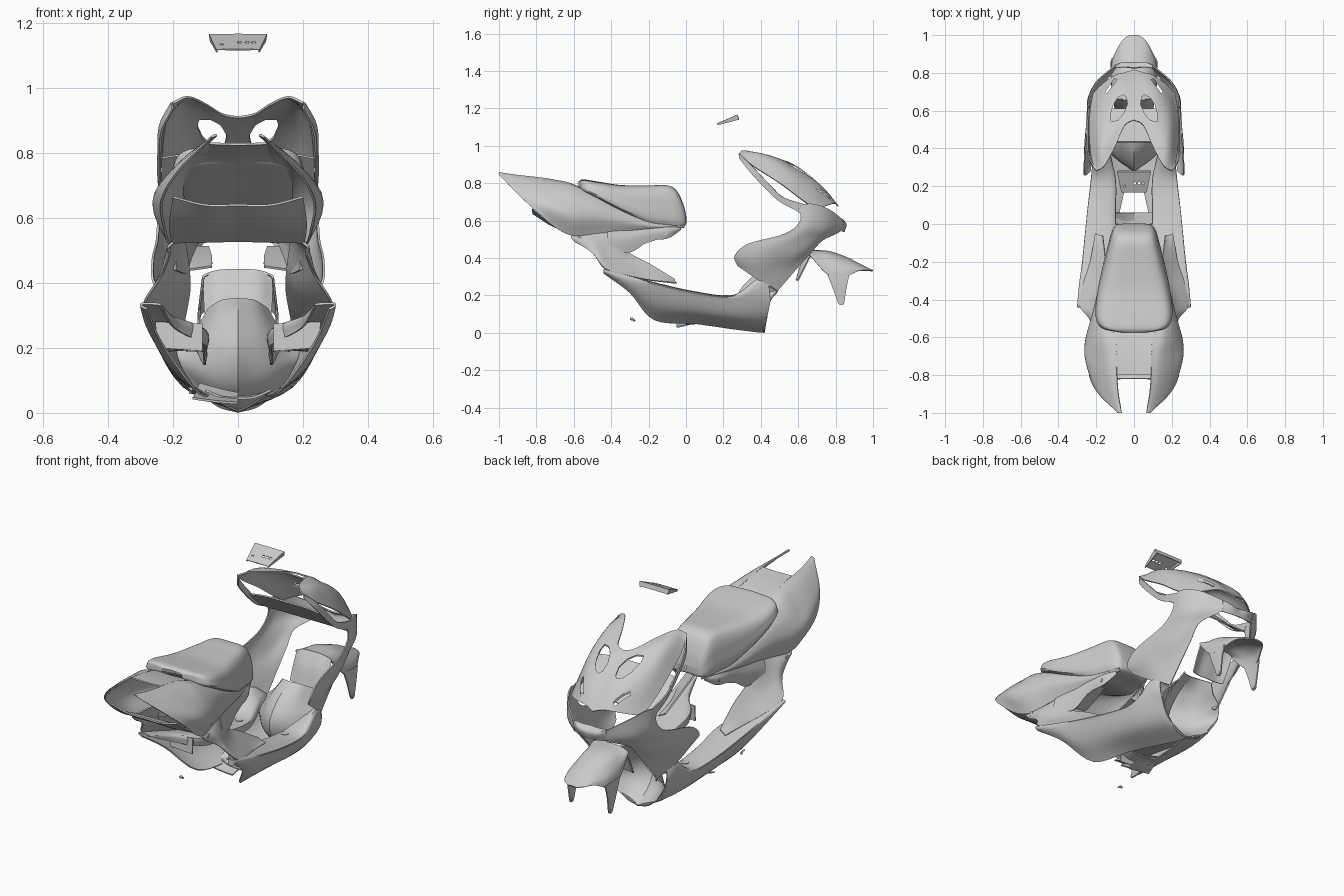
import bpy, bmesh, math
from mathutils import Vector

parts = []

def spline(p, n):
    # smooth curve through the given points, n steps per span
    p = [Vector(q) for q in p]
    if n == 1:
        return p
    e = [2 * p[0] - p[1]] + p + [2 * p[-1] - p[-2]]
    out = []
    for i in range(1, len(e) - 2):
        a, b, c, d = e[i - 1:i + 3]
        for k in range(n):
            t = k / n
            out.append(0.5 * (2 * b + (c - a) * t + (2 * a - 5 * b + 4 * c - d) * t * t
                              + (3 * b - a - 3 * c + d) * t ** 3))
    return out + [p[-1]]

def new_object(name, bm):
    bmesh.ops.recalc_face_normals(bm, faces=bm.faces)
    me = bpy.data.meshes.new(name)
    bm.to_mesh(me)
    bm.free()
    ob = bpy.data.objects.new(name, me)
    bpy.context.collection.objects.link(ob)
    return ob

def loft(name, rows, n=5, mirror=True, thick=0.007):
    # skin a half shell through rows of points, mirror it and give it thickness
    grid = [spline(r, n) for r in rows]
    grid = list(zip(*[spline(c, n) for c in zip(*grid)]))
    bm = bmesh.new()
    v = [[bm.verts.new((0 if abs(p.x) < 1e-4 else p.x, p.y, p.z)) for p in r] for r in grid]
    for a, b in zip(v, v[1:]):
        for i in range(len(a) - 1):
            bm.faces.new((a[i], a[i + 1], b[i + 1], b[i]))
    bmesh.ops.remove_doubles(bm, verts=bm.verts, dist=1e-5)
    ob = new_object(name, bm)
    if mirror:
        m = ob.modifiers.new("mirror", 'MIRROR')
        m.use_clip = True
        m.merge_threshold = 0.002
    if thick:
        s = ob.modifiers.new("thickness", 'SOLIDIFY')
        s.thickness = thick
        s.offset = 0
    parts.append(ob)
    return ob

def at_y(*secs):
    # sections given as (y, [(x, z), ...])
    return [[(x, y, z) for x, z in pts] for y, pts in secs]

def cut(ob, poly, z0, z1):
    # vertical prism cutter
    bm = bmesh.new()
    lo, hi = ([bm.verts.new((x, y, z)) for x, y in poly] for z in (z0, z1))
    bm.faces.new(lo)
    bm.faces.new(hi)
    for i in range(len(poly)):
        j = (i + 1) % len(poly)
        bm.faces.new((lo[i], lo[j], hi[j], hi[i]))
    c = new_object(ob.name + "_cutter", bm)
    c.hide_render = True
    c.display_type = 'WIRE'
    b = ob.modifiers.new("opening", 'BOOLEAN')
    b.object = c
    b.operation = 'DIFFERENCE'
    b.solver = 'EXACT'

def circle(x, y, r, n=16):
    return [(x + r * math.cos(2 * math.pi * i / n), y + r * math.sin(2 * math.pi * i / n)) for i in range(n)]

def bolt(name, loc, r, d, side):
    for s in (-1, 1):
        bpy.ops.mesh.primitive_cylinder_add(vertices=20, radius=r, depth=d, location=(s * loc[0], loc[1], loc[2]),
                                            rotation=(0, math.pi / 2 if side else 0, 0))
        bpy.context.object.name = name
        parts.append(bpy.context.object)

# seat
seat = [(-.575, .06, .81, .78), (-.55, .165, .82, .76), (-.48, .197, .81, .725), (-.35, .185, .79, .655),
        (-.2, .155, .788, .59), (-.1, .13, .788, .578), (-.05, .117, .76, .572), (-.015, .10, .69, .572),
        (0, .075, .63, .582), (.002, .004, .615, .60)]
loft("seat", at_y(*[(y, [(0, t), (.6 * w, t - .003), (.88 * w, t - .15 * (t - b)), (w, .5 * (t + b)),
                         (.94 * w, b), (0, b)]) for y, w, t, b in seat]), thick=0)

# tail side shells with rear horns
loft("tail_shell", at_y(
    (-1.0, [(.065, .855), (.07, .855), (.075, .853), (.08, .85), (.08, .847)]),
    (-.9, [(.082, .841), (.11, .825), (.142, .797), (.172, .765), (.185, .742)]),
    (-.8, [(.09, .83), (.135, .807), (.187, .76), (.228, .705), (.235, .65)]),
    (-.7, [(.09, .815), (.145, .795), (.21, .735), (.258, .66), (.225, .565)]),
    (-.6, [(.10, .79), (.16, .775), (.22, .71), (.252, .62), (.21, .52)]),
    (-.45, [(.15, .715), (.175, .705), (.20, .67), (.21, .61), (.18, .535)]),
    (-.2, [(.13, .60), (.14, .597), (.147, .585), (.15, .57), (.135, .55)]),
    (-.01, [(.085, .577), (.09, .575), (.093, .572), (.093, .57), (.085, .562)])))
loft("tail_deck", at_y((-.8, [(0, .827), (.05, .828), (.09, .83)]),
                       (-.7, [(0, .812), (.05, .813), (.092, .815)]),
                       (-.6, [(0, .788), (.06, .789), (.105, .79)]),
                       (-.54, [(0, .76), (.06, .762), (.12, .76)])))
loft("tail_undertray", at_y((-.82, [(0, .64), (.1, .64), (.2, .665)]),
                            (-.72, [(0, .58), (.1, .575), (.212, .585)]),
                            (-.6, [(0, .53), (.1, .527), (.205, .525)])))

# front mask with eye openings and side slits
mask = loft("front_mask", [
    [(0, .55, .91), (.05, .52, .92), (.10, .41, .95), (.155, .31, .972), (.20, .28, .955)],
    [(0, .61, .875), (.06, .59, .887), (.12, .49, .93), (.18, .41, .945), (.225, .36, .89)],
    [(0, .68, .82), (.07, .66, .835), (.13, .59, .87), (.19, .54, .865), (.235, .50, .80)],
    [(0, .75, .75), (.07, .74, .765), (.13, .70, .78), (.185, .65, .765), (.23, .60, .725)],
    [(0, .815, .675), (.05, .80, .69), (.10, .785, .69), (.165, .74, .675), (.215, .69, .66)]])
for s in (-1, 1):
    cut(mask, [(s * x, y) for x, y in [(.055, .685), (.085, .67), (.11, .63), (.125, .575), (.12, .54),
                                       (.085, .55), (.055, .585), (.035, .635), (.04, .67)]], .6, 1.1)
    cut(mask, [(s * x, y) for x, y in [(.09, .765), (.145, .69), (.152, .70), (.105, .77)]], .6, 1.1)
loft("mask_side_strip", [
    [(.205, .29, .955), (.24, .36, .885), (.245, .44, .80), (.245, .52, .725), (.24, .64, .685)],
    [(.20, .285, .935), (.235, .34, .862), (.24, .43, .765), (.24, .51, .695), (.24, .61, .645)]])
loft("inner_cowl_bridge", [
    [(0, .435, .80), (.1, .435, .80), (.17, .435, .795), (.235, .435, .785)],
    [(0, .52, .715), (.1, .52, .715), (.17, .52, .71), (.237, .525, .70)],
    [(0, .61, .645), (.1, .61, .645), (.17, .61, .645), (.24, .615, .64)]])

# leg shield wings and nose lip
loft("leg_shield", [
    [(.24, .60, .675), (.235, .67, .69), (.19, .76, .662), (.10, .838, .605)],
    [(.245, .61, .60), (.24, .67, .58), (.195, .75, .56), (.10, .825, .545)],
    [(.25, .53, .53), (.24, .60, .515), (.205, .68, .50), (.165, .73, .495)],
    [(.262, .33, .475), (.255, .46, .455), (.215, .58, .42), (.165, .66, .42)],
    [(.262, .26, .41), (.247, .40, .38), (.205, .50, .35), (.165, .58, .33)],
    [(.235, .275, .36), (.212, .375, .29), (.19, .44, .255), (.165, .49, .225)]])
loft("nose_lip", [
    [(0, .825, .60), (.05, .83, .60), (.10, .825, .60)],
    [(0, .85, .575), (.05, .855, .58), (.10, .84, .60)],
    [(0, .845, .54), (.05, .84, .54), (.10, .825, .545)]])

# floor boards and belly sides
loft("floor_and_belly", at_y(
    (-.44, [(.24, .33), (.245, .335), (.29, .337), (.298, .333), (.296, .328), (.28, .32)]),
    (-.3, [(.195, .26), (.20, .295), (.27, .30), (.285, .285), (.27, .25), (.235, .215)]),
    (-.17, [(.105, .21), (.11, .26), (.25, .265), (.263, .245), (.215, .15), (.13, .07)]),
    (.05, [(.105, .17), (.11, .213), (.232, .215), (.24, .20), (.19, .11), (.08, .05)]),
    (.25, [(.105, .15), (.11, .193), (.21, .195), (.218, .175), (.165, .08), (.035, .022)])) + [
    [(.14, .42, .22), (.16, .42, .25), (.205, .385, .285), (.205, .39, .2), (.14, .39, .07), (0, .38, .006)],
    [(.15, .475, .2), (.165, .49, .225), (.19, .445, .255), (.188, .45, .17), (.125, .43, .07), (0, .42, .003)]])
loft("wheel_well", [
    [(0, .42, .004), (.06, .422, .02), (.125, .43, .07)],
    [(0, .31, .09), (.10, .36, .115), (.188, .45, .17)],
    [(0, .28, .20), (.09, .36, .21), (.165, .49, .225)],
    [(0, .36, .30), (.07, .41, .29), (.12, .50, .27)],
    [(0, .46, .35), (.05, .475, .345), (.09, .52, .32)]])
loft("floor_end_plate", at_y((-.24, [(.11, .19), (.245, .20)]), (-.235, [(.11, .275), (.255, .28)])), n=2)

# rear lower side panels
loft("rear_side_panel", [
    [(.165, -.06, .285), (.18, -.06, .275), (.205, -.05, .265)],
    [(.15, -.2, .37), (.185, -.2, .33), (.23, -.2, .282)],
    [(.15, -.31, .43), (.195, -.31, .37), (.265, -.31, .305)],
    [(.165, -.40, .53), (.215, -.42, .42), (.288, -.43, .34)],
    [(.18, -.5, .535), (.22, -.5, .48), (.235, -.5, .425)],
    [(.20, -.61, .525), (.215, -.615, .51), (.21, -.59, .485)]])
loft("under_seat_panel", at_y(
    (-.42, [(.18, .54), (.19, .50), (.195, .44)]),
    (-.3, [(.155, .55), (.165, .50), (.155, .43)]),
    (-.2, [(.14, .56), (.145, .53), (.14, .49)]),
    (-.1, [(.12, .565), (.13, .54), (.12, .505)]),
    (-.03, [(.09, .57), (.095, .56), (.09, .55)])))
loft("inner_bracket", at_y((-.3, [(.08, .45), (.15, .44)]), (-.22, [(.08, .48), (.145, .48)]),
                           (-.13, [(.09, .51), (.13, .51)])), n=2)

# front fender with rear flap and fork legs
loft("front_fender", at_y(
    (.66, [(0, .44), (.06, .437), (.10, .425), (.108, .415)]),
    (.76, [(0, .434), (.07, .42), (.11, .37), (.12, .31)]),
    (.85, [(0, .405), (.06, .39), (.105, .35), (.118, .30)]),
    (.92, [(0, .37), (.05, .363), (.08, .348), (.09, .33)]),
    (.975, [(0, .343), (.03, .34), (.05, .336), (.056, .332)]),
    (.998, [(0, .332), (.01, .332), (.02, .331), (.024, .33)])))
loft("fender_flap", [
    [(0, .66, .44), (.06, .66, .437), (.105, .67, .42)],
    [(0, .62, .37), (.06, .62, .37), (.105, .64, .36)],
    [(0, .59, .28), (.06, .59, .28), (.10, .60, .28)]])
loft("fender_leg", [
    [(.119, .75, .325), (.12, .81, .32), (.117, .875, .315)],
    [(.121, .78, .25), (.122, .82, .25), (.12, .86, .25)],
    [(.118, .815, .155), (.118, .83, .148), (.118, .845, .155)]])

# floating dash plate with small holes
plate = loft("dash_plate", at_y(
    (.168, [(0, 1.118), (.065, 1.118), (.064, 1.11)]),
    (.275, [(0, 1.165), (.088, 1.165), (.08, 1.138)]),
    (.282, [(0, 1.142), (.084, 1.142), (.08, 1.138)])), n=1, thick=.005)
for x, y, r in [(-.05, .20, .006), (.005, .215, .007), (.028, .215, .007), (.048, .215, .007)]:
    cut(plate, circle(x, y, r), 1.05, 1.2)

# belly foot, cross pan and small loose clip
loft("belly_foot", [[(-.14, -.05, .045), (-.13, .0, .06), (-.12, .06, .09)],
                    [(-.07, -.05, .035), (-.06, .0, .045), (-.05, .06, .07)],
                    [(0, -.05, .03), (0, .0, .04), (0, .06, .06)]], n=2, mirror=False)
loft("cross_pan", at_y((0, [(0, .045), (.05, .048), (.10, .07)]), (.06, [(0, .05), (.05, .053), (.10, .07)])), n=2)
loft("clip", [[(-.15, -.30, .078), (-.15, -.285, .078), (-.15, -.272, .062)],
              [(-.14, -.30, .07), (-.14, -.285, .068), (-.14, -.275, .06)]], n=2, mirror=False)

# bolts
bolt("floor_bolt", (.14, .21, .195), .02, .014, False)
bolt("panel_bolt", (.215, -.57, .503), .011, .014, True)
bolt("bracket_bolt", (.128, -.11, .533), .012, .014, True)
bolt("fender_bolt", (.118, .83, .165), .009, .012, True)

# bake modifiers and shade
bpy.ops.object.select_all(action='DESELECT')
for ob in parts:
    ob.select_set(True)
bpy.context.view_layer.objects.active = parts[0]
bpy.ops.object.convert(target='MESH')
bpy.ops.object.shade_smooth_by_angle(angle=math.radians(35))
